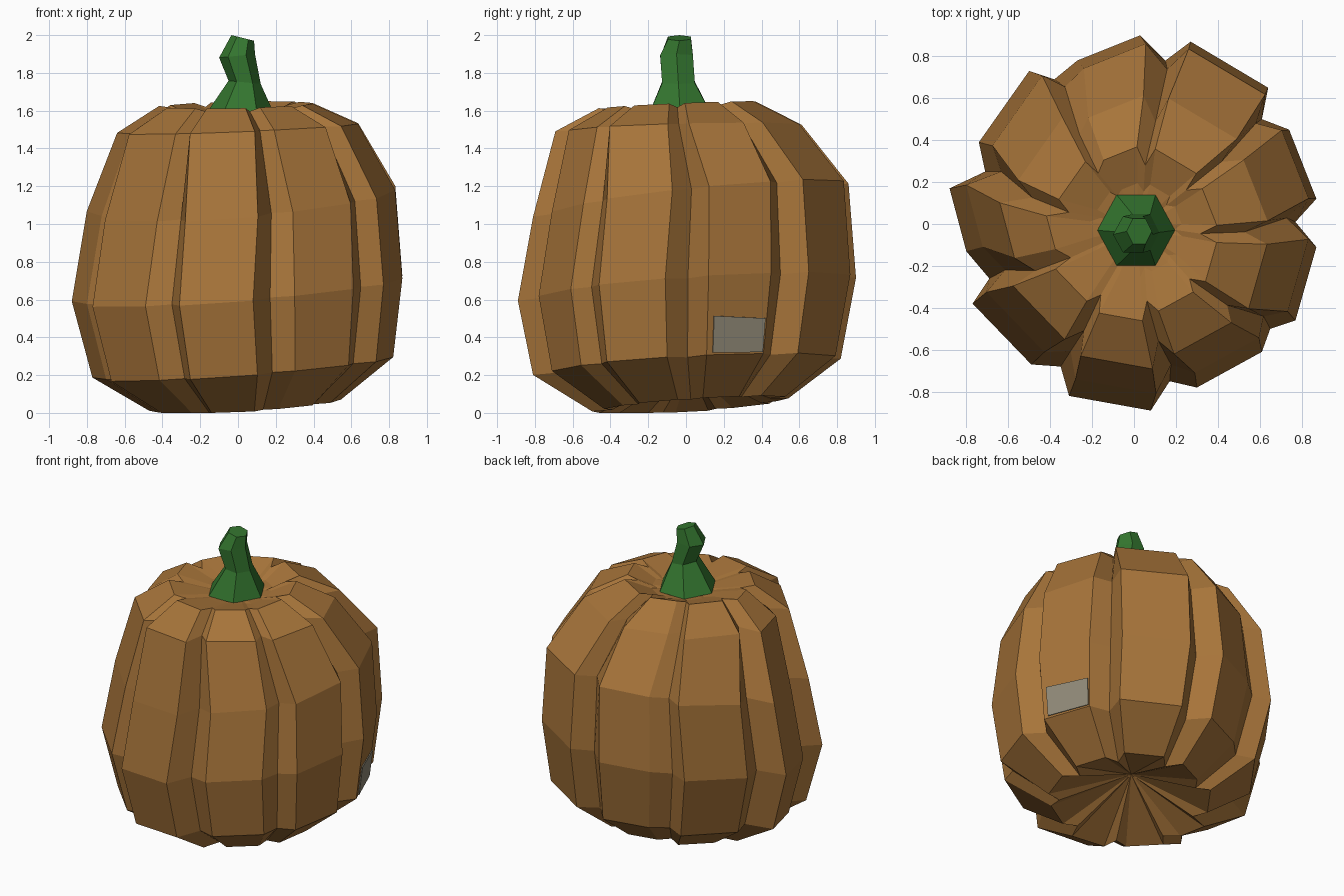
import bpy, bmesh, math
from mathutils import Vector

if "Cube" in bpy.data.objects:
    bpy.data.objects.remove(bpy.data.objects["Cube"])


def material(name, rgb):
    m = bpy.data.materials.new(name)
    m.diffuse_color = (*rgb, 1)
    m.use_nodes = True
    m.node_tree.nodes["Principled BSDF"].inputs["Base Color"].default_value = m.diffuse_color
    return m


brown = material("pumpkin_brown", (0.385, 0.175, 0.042))
green = material("stem_green", (0.034, 0.18, 0.028))
grey = material("patch_grey", (0.283, 0.255, 0.188))


def make_object(name, bm, mat):
    bmesh.ops.recalc_face_normals(bm, faces=bm.faces)
    me = bpy.data.meshes.new(name)
    bm.to_mesh(me)
    bm.free()
    me.materials.append(mat)
    ob = bpy.data.objects.new(name, me)
    bpy.context.collection.objects.link(ob)
    return ob


def loft(name, rings, bottom, top, mat):
    """Join rings of points with quads and close the ends with fans."""
    bm = bmesh.new()
    loops = [[bm.verts.new(p) for p in r] for r in rings]
    n = len(loops[0])
    for a, b in zip(loops, loops[1:]):
        for i in range(n):
            j = (i + 1) % n
            bm.faces.new((a[i], a[j], b[j], b[i]))
    for loop, tip in ((loops[0], bottom), (loops[-1], top)):
        if tip is None:
            bm.faces.new(loop)
            continue
        c = bm.verts.new(tip)
        for i in range(n):
            bm.faces.new((loop[i], loop[(i + 1) % n], c))
    return make_object(name, bm, mat)


# Widest outline: nine lobes, each two rib points then one groove point
outline = [
    (.64, .65), (.27, .87), (.15, .78),
    (.03, .90), (-.27, .78), (-.38, .69),
    (-.50, .73), (-.74, .39), (-.71, .25),
    (-.88, .17), (-.80, -.13), (-.69, -.26),
    (-.77, -.38), (-.49, -.67), (-.35, -.68),
    (-.31, -.82), (.08, -.89), (.17, -.75),
    (.30, -.78), (.61, -.61), (.65, -.50),
    (.77, -.46), (.87, -.11), (.77, .01),
    (.87, .12), (.74, .45), (.61, .50),
]

# Levels: z, tilt x, tilt y, centre x, centre y, scale, groove scale, groove drop, lobe widening
levels = [
    (.04, .04, .04, .04, .02, .58, .94, 0, 1.0),
    (.24, .07, .05, .03, .00, .91, .98, 0, 1.0),
    (.65, .08, .07, .00, .00, 1.0, 1.0, 0, 1.0),
    (1.12, .08, .10, .02, .02, .93, .99, 0, 1.06),
    (1.505, .03, .02, .00, -.045, .72, .95, 0, 1.22),
    (1.63, .01, .02, -.01, -.05, .46, .92, .02, 1.15),
    (1.58, .00, .00, .01, -.03, .25, .95, .01, 1.0),
]
rings = []
for z, tx, ty, cx, cy, s, g, drop, widen in levels:
    ring = []
    for i, (x, y) in enumerate(outline):
        groove = i % 3 == 2
        if not groove:
            # spread the two rib points about the middle of their lobe
            ox, oy = outline[i + 1 if i % 3 == 0 else i - 1]
            mx, my = (x + ox) / 2, (y + oy) / 2
            x, y = mx + (x - mx) * widen, my + (y - my) * widen
        k = s * (g if groove else 1)
        ring.append(Vector((cx + x * k, cy + y * k,
                            max(0, z + tx * x + ty * y - (drop if groove else 0)))))
    rings.append(ring)
loft("pumpkin_body", rings, (.04, .02, .24), (.01, -.03, 1.55), brown)

# Crooked six-sided stem: centre x, centre y, z, radius x, radius y, tilt
stem = []
for cx, cy, z, rx, ry, tilt in [(.01, -.03, 1.575, .185, .195, 0),
                                (.035, -.04, 1.75, .085, .1, -.1),
                                (-.005, -.05, 1.89, .095, .1, .1),
                                (.025, -.035, 1.985, .06, .07, -.25)]:
    stem.append([Vector((cx + rx * math.cos(a), cy + ry * math.sin(a),
                         z + tilt * rx * math.cos(a)))
                 for a in (math.radians(60 * i) for i in range(6))])
loft("stem", stem, None, None, green)

# Grey patch on the lower part of the right lobe
a, b, c, d = rings[1][24], rings[1][25], rings[2][25], rings[2][24]
normal = (b - a).cross(d - a).normalized()


def on_lobe(u, v, lift):
    return a.lerp(b, u).lerp(d.lerp(c, u), v) + normal * lift


corners = [(.10, .03), (.98, .02), (.97, .44), (.10, .49)]
loft("side_patch", [[on_lobe(u, v, h) for u, v in corners] for h in (.002, .009)],
     None, None, grey)
